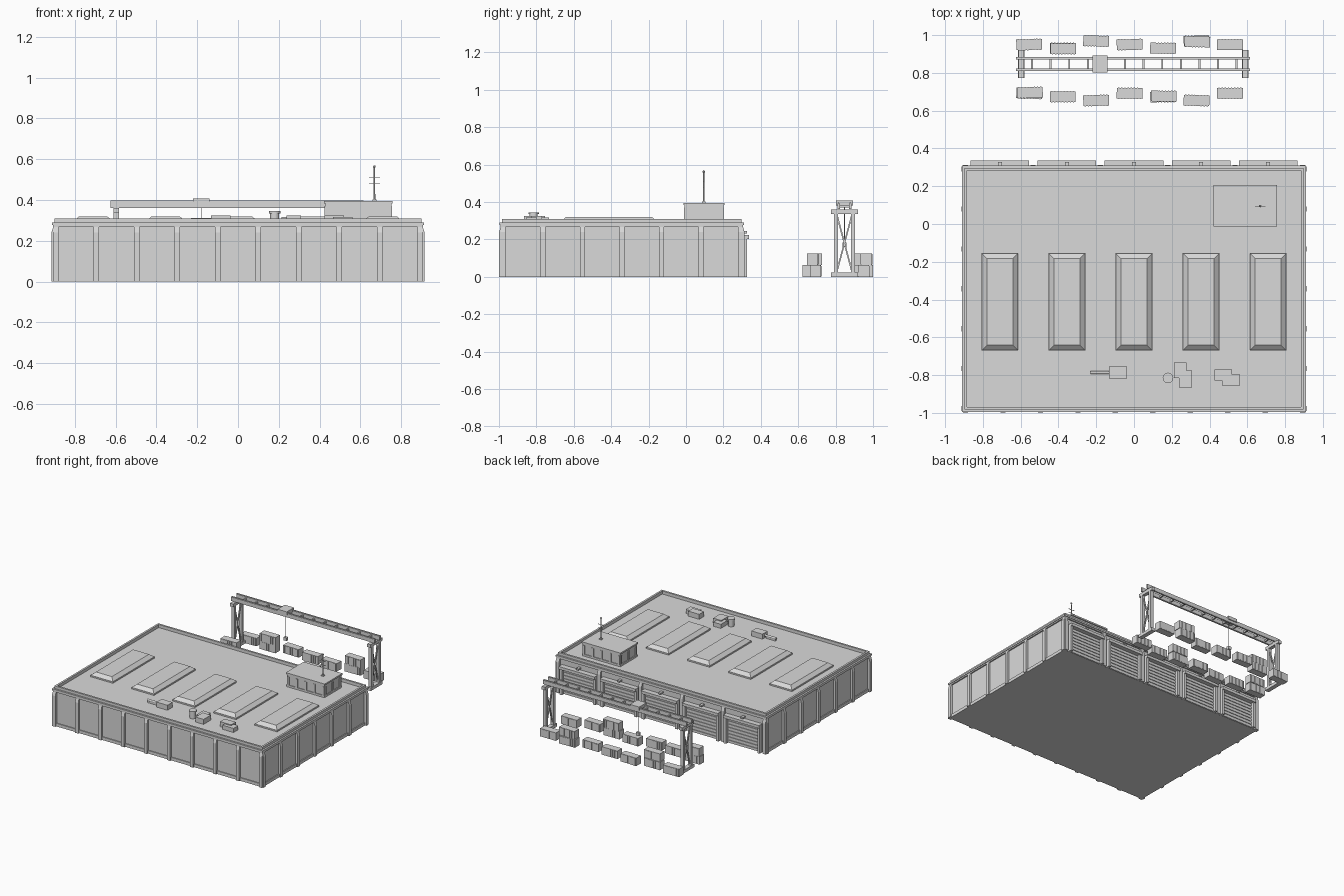
import bpy, bmesh, math
from mathutils import Vector, Matrix

old = bpy.data.objects.get("Cube")
if old:
    bpy.data.objects.remove(old, do_unlink=True)

GREY = bpy.data.materials.new("plain grey")
GREY.use_nodes = True
GREY.diffuse_color = (0.7, 0.7, 0.7, 1)
GREY.node_tree.nodes["Principled BSDF"].inputs["Base Color"].default_value = (0.7, 0.7, 0.7, 1)


class Part:
    """Collects primitives into one named mesh object."""

    def __init__(self, name):
        self.name, self.bm = name, bmesh.new()

    def box(self, center, size, turn=None, taper=(0, 0), shift=(0, 0)):
        # taper shrinks the top face, shift slides it
        made = bmesh.ops.create_cube(self.bm, size=1)["verts"]
        for v in made:
            top = v.co.z > 0
            p = Vector([a * b for a, b in zip(v.co, size)])
            if top:
                p.x += shift[0] - math.copysign(taper[0], p.x)
                p.y += shift[1] - math.copysign(taper[1], p.y)
            v.co = (turn @ p if turn else p) + Vector(center)
        return self

    def span(self, x, y, z, **kw):
        lo, hi = zip(x, y, z)
        return self.box([(a + b) / 2 for a, b in zip(lo, hi)],
                        [b - a for a, b in zip(lo, hi)], **kw)

    def bar(self, a, b, w):
        a, b = Vector(a), Vector(b)
        q = (b - a).to_track_quat('Z', 'Y').to_matrix()
        return self.box((a + b) / 2, (w, w, (b - a).length), q)

    def rod(self, a, b, r, r2=None, sides=12):
        a, b = Vector(a), Vector(b)
        q = (b - a).to_track_quat('Z', 'Y').to_matrix().to_4x4()
        bmesh.ops.create_cone(self.bm, cap_ends=True, segments=sides, radius1=r,
                              radius2=r if r2 is None else r2, depth=(b - a).length,
                              matrix=Matrix.Translation((a + b) / 2) @ q)
        return self

    def done(self):
        mesh = bpy.data.meshes.new(self.name)
        self.bm.to_mesh(mesh)
        self.bm.free()
        mesh.materials.append(GREY)
        ob = bpy.data.objects.new(self.name, mesh)
        bpy.context.collection.objects.link(ob)
        return ob


# Warehouse shell: footprint half sizes and centre
HX, HY, CY = 0.896, 0.638, -0.343


def slab(part, grow, z0, z1):
    part.span((-HX - grow, HX + grow), (CY - HY - grow, CY + HY + grow), (z0, z1))


def ring(part, outer, inner, z0, z1):
    for s in (-1, 1):
        mid, t = (outer + inner) / 2, outer - inner
        part.box((s * (HX + mid), CY, (z0 + z1) / 2), (t, 2 * (HY + outer), z1 - z0))
        part.box((0, CY + s * (HY + mid), (z0 + z1) / 2), (2 * (HX + inner), t, z1 - z0))


walls = Part("warehouse_walls")
slab(walls, 0, 0, 0.286)
walls.done()

trim = Part("cornice_and_parapet")
ring(trim, 0.01, 0, 0.267, 0.277)
ring(trim, 0.015, 0, 0.277, 0.29)
ring(trim, 0.002, -0.013, 0.285, 0.31)
for s in (-1, 1):
    trim.box((s * (HX + 0.003), CY, 0.012), (0.008, 2 * HY, 0.024))
trim.box((0, CY - HY - 0.003, 0.012), (2 * HX, 0.008, 0.024))
trim.done()

# Pilasters, with the top sloping back to the wall
PD, PW = 0.018, 0.027


def pilaster(part, x, y, nx, ny):
    size = (PD if nx else PW, PD if ny else PW)
    c = (x + nx * PD / 2, y + ny * PD / 2)
    part.box((*c, 0.12), (*size, 0.24))
    part.box((*c, 0.2535), (*size, 0.027), taper=(abs(nx) * 0.004, abs(ny) * 0.004),
             shift=(-nx * 0.004, -ny * 0.004))


pil = Part("wall_pilasters")
for i in range(10):
    pilaster(pil, -0.893 + i * 0.1985, CY - HY, 0, -1)
for i in range(7):
    for s in (-1, 1):
        pilaster(pil, s * HX, CY + (i - 3) * 0.2115, s, 0)
BAYS = [(i - 2) * 0.355 for i in range(5)]
for i in range(6):
    x = (i - 2.5) * 0.357
    pilaster(pil, x, CY + HY, 0, 1)
pil.done()

# Loading doors on the back wall
BACK = CY + HY
frames, doors, lamps = Part("door_frames"), Part("roller_doors"), Part("door_lamps")
for x in BAYS:
    for s in (-1, 1):
        frames.box((x + s * 0.145, BACK + 0.016, 0.11), (0.02, 0.032, 0.22))
    frames.box((x, BACK + 0.02, 0.212), (0.31, 0.042, 0.022))
    for k in range(8):
        doors.box((x, BACK + 0.004, 0.0125 + k * 0.025), (0.27, 0.012, 0.02))
    doors.box((x, BACK + 0.002, 0.1), (0.27, 0.006, 0.2))
    lamps.box((x, BACK + 0.016, 0.238), (0.02, 0.032, 0.012))
for p in (frames, doors, lamps):
    p.done()

# Roof skylights
sky = Part("skylights")
for x in BAYS:
    sky.box((x, -0.412, 0.291), (0.194, 0.515, 0.012))
    sky.box((x, -0.412, 0.308), (0.194, 0.515, 0.024), taper=(0.028, 0.028))
sky.done()

# Rooftop office
office = Part("roof_office")
OX, OY, OW, OD = 0.59, 0.097, 0.316, 0.2
office.box((OX, OY, 0.335), (OW, OD, 0.1))
office.box((OX, OY, 0.39), (0.336, 0.22, 0.012))
office.box((OX, OY, 0.293), (OW + 0.012, OD + 0.012, 0.016))
office.box((OX, OY, 0.375), (OW + 0.008, OD + 0.008, 0.016))
for s in (-1, 1):
    for k in range(5):
        office.box((OX + (k - 2) * 0.076, OY + s * OD / 2, 0.335), (0.016, 0.014, 0.07))
    for k in (-1, 0, 1):
        office.box((OX + s * OW / 2, OY + k * 0.092, 0.335), (0.014, 0.016, 0.07))
office.done()

mast = Part("radio_mast")
MX, MY = 0.668, 0.095
mast.rod((MX, MY, 0.39), (MX, MY, 0.56), 0.005, 0.003, 8)
mast.box((MX, MY, 0.398), (0.02, 0.02, 0.008))
for z in (0.48, 0.51):
    mast.bar((MX - 0.027, MY, z), (MX + 0.027, MY, z), 0.003)
bmesh.ops.create_icosphere(mast.bm, subdivisions=2, radius=0.007,
                           matrix=Matrix.Translation((MX, MY, 0.563)))
mast.done()

# Rooftop machinery
vent = Part("duct_unit")
vent.span((-0.132, -0.037), (-0.818, -0.755), (0.28, 0.325))
vent.rod((-0.23, -0.787, 0.305), (-0.13, -0.787, 0.305), 0.008)
vent.box((-0.185, -0.787, 0.295), (0.08, 0.012, 0.02))
vent.done()
cooler = Part("cooling_unit")
cooler.span((0.212, 0.277), (-0.815, -0.733), (0.28, 0.318))
cooler.span((0.238, 0.308), (-0.865, -0.775), (0.28, 0.325))
cooler.rod((0.18, -0.815, 0.28), (0.18, -0.815, 0.335), 0.022, sides=20)
cooler.rod((0.18, -0.815, 0.335), (0.18, -0.815, 0.345), 0.028, sides=20)
cooler.done()
boxes = Part("air_units")
boxes.span((0.425, 0.52), (-0.828, -0.77), (0.28, 0.325))
boxes.span((0.465, 0.56), (-0.855, -0.797), (0.28, 0.318))
boxes.done()

# Gantry crane
GY, ENDS = 0.847, (-0.597, 0.589)
girder = Part("crane_girders")
for s in (-1, 1):
    girder.box((-0.005, GY + s * 0.031, 0.377), (1.24, 0.014, 0.03))
    girder.box((-0.005, GY + s * 0.031, 0.394), (1.24, 0.006, 0.006))
for i in range(12):
    girder.box((-0.54 + i * 0.0985, GY, 0.377), (0.01, 0.06, 0.014))
girder.done()
legs = Part("crane_legs")
for x in ENDS:
    legs.box((x, GY, 0.349), (0.028, 0.146, 0.024))
    legs.box((x, GY, 0.012), (0.034, 0.146, 0.024))
    for s in (-1, 1):
        legs.box((x, GY + s * 0.046, 0.18), (0.026, 0.022, 0.32))
        legs.bar((x, GY - s * 0.04, 0.03), (x, GY + s * 0.04, 0.33), 0.008)
legs.done()
trolley = Part("crane_trolley")
trolley.box((-0.18, GY, 0.395), (0.08, 0.09, 0.026))
trolley.rod((-0.18, GY, 0.18), (-0.18, GY, 0.385), 0.002, sides=6)
trolley.box((-0.18, GY, 0.172), (0.026, 0.022, 0.024))
trolley.done()


# Freight containers in two rows, some stacked
def container(part, x, y, z, angle):
    turn = Matrix.Rotation(angle, 3, 'Z')

    def put(offset, size):
        part.box(Vector((x, y, z)) + turn @ Vector(offset), size, turn)
    put((0, 0, 0.031), (0.136, 0.056, 0.062))
    for s in (-1, 1):
        for k in range(8):
            put(((k - 3.5) * 0.0165, s * 0.0285, 0.031), (0.007, 0.003, 0.056))


for name, base, stacked, lean in (("back_containers", 0.95, 1, 1), ("front_containers", 0.673, 0, -1)):
    row = Part(name)
    for i in range(7):
        shift = (0, -0.019, 0.019) if lean > 0 else (0.019, 0, -0.019)
        x, y = -0.555 + i * 0.1772, base + shift[i % 3]
        angle = ((i * 7) % 5 - 2) * -0.014 * lean
        container(row, x, y, 0, angle)
        if i % 4 == stacked:
            container(row, x + 0.004, y - 0.004 * lean, 0.063, -angle)
    row.done()
